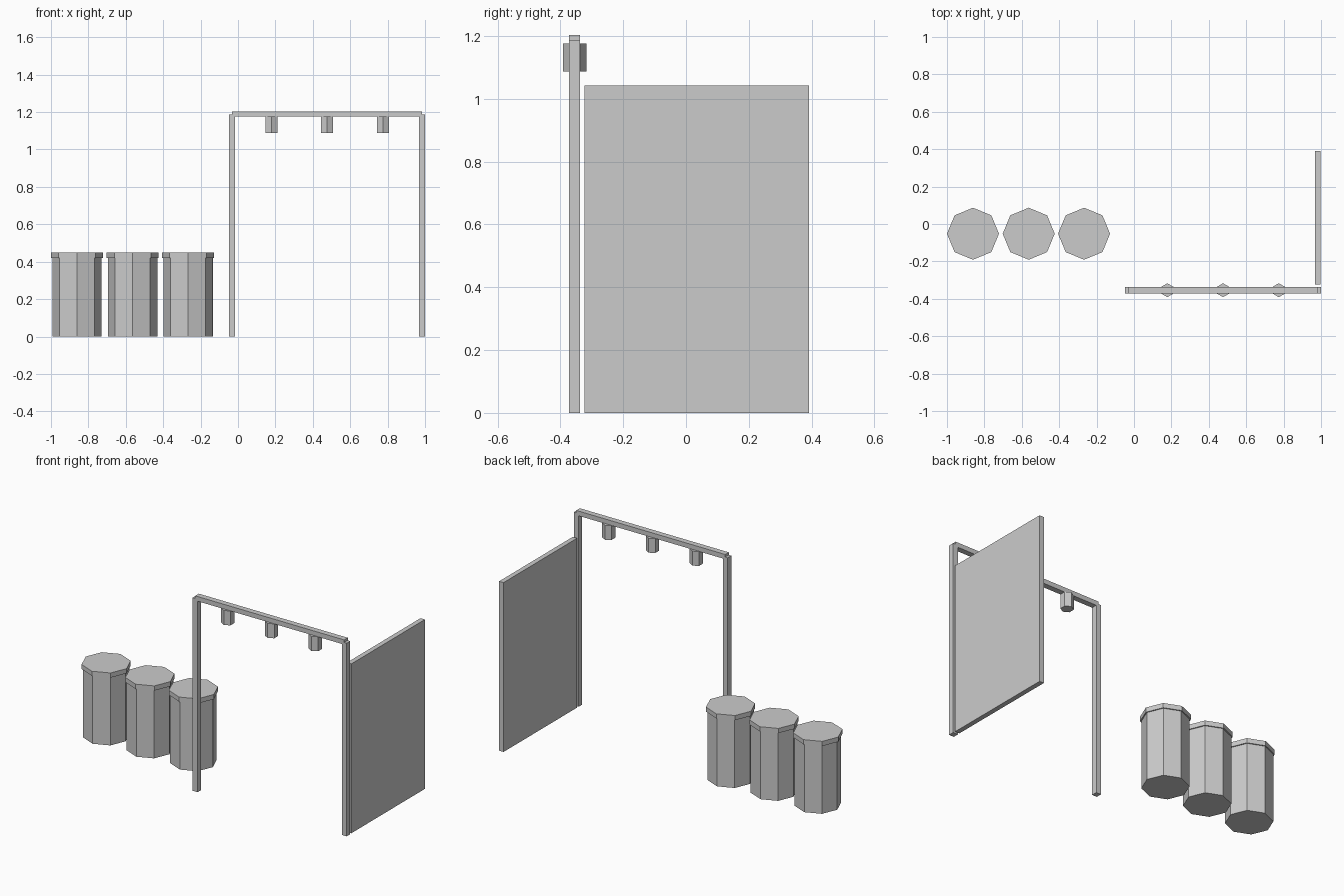
import bpy
import math

default_cube = bpy.data.objects.get("Cube")
if default_cube:
    bpy.data.objects.remove(default_cube, do_unlink=True)

grey = bpy.data.materials.new("plain_grey")
grey.use_nodes = True
GREY = (0.6, 0.6, 0.6, 1)
grey.diffuse_color = GREY
grey.node_tree.nodes["Principled BSDF"].inputs["Base Color"].default_value = GREY


def finish(name):
    obj = bpy.context.object
    obj.name = name
    obj.data.materials.append(grey)
    return obj


def box(name, low, high):
    """Box between two opposite corners."""
    centre = [(a + b) / 2 for a, b in zip(low, high)]
    bpy.ops.mesh.primitive_cube_add(size=1, location=centre)
    obj = finish(name)
    obj.scale = [b - a for a, b in zip(low, high)]
    bpy.ops.object.transform_apply(location=False, rotation=False, scale=True)
    return obj


def prism(name, sides, radius, x, y, bottom, top):
    """Upright flat-sided prism with a corner pointing along y."""
    bpy.ops.mesh.primitive_cylinder_add(
        vertices=sides, radius=radius, depth=top - bottom,
        location=(x, y, (bottom + top) / 2))
    return finish(name)


# Row of octagonal drums with overhanging lids
for i, x in enumerate((-0.861, -0.563, -0.267), 1):
    prism(f"drum_body_{i}", 8, 0.132, x, -0.052, 0, 0.42)
    prism(f"drum_lid_{i}", 8, 0.139, x, -0.052, 0.42, 0.449)

# Gantry: two posts and a crossbeam
FRONT, BACK = -0.372, -0.337
box("right_post", (-0.048, FRONT, 0), (-0.015, BACK, 1.188))
box("left_post", (0.967, FRONT, 0), (1.0, BACK, 1.188))
box("crossbeam", (-0.031, FRONT, 1.175), (0.983, BACK, 1.204))

# Hexagonal lamps hanging under the beam
for i, x in enumerate((0.178, 0.476, 0.774), 1):
    prism(f"lamp_{i}", 6, 0.037, x, -0.354, 1.087, 1.176)

# Side wall panel
box("side_panel", (0.968, -0.324, 0), (0.998, 0.391, 1.042))
